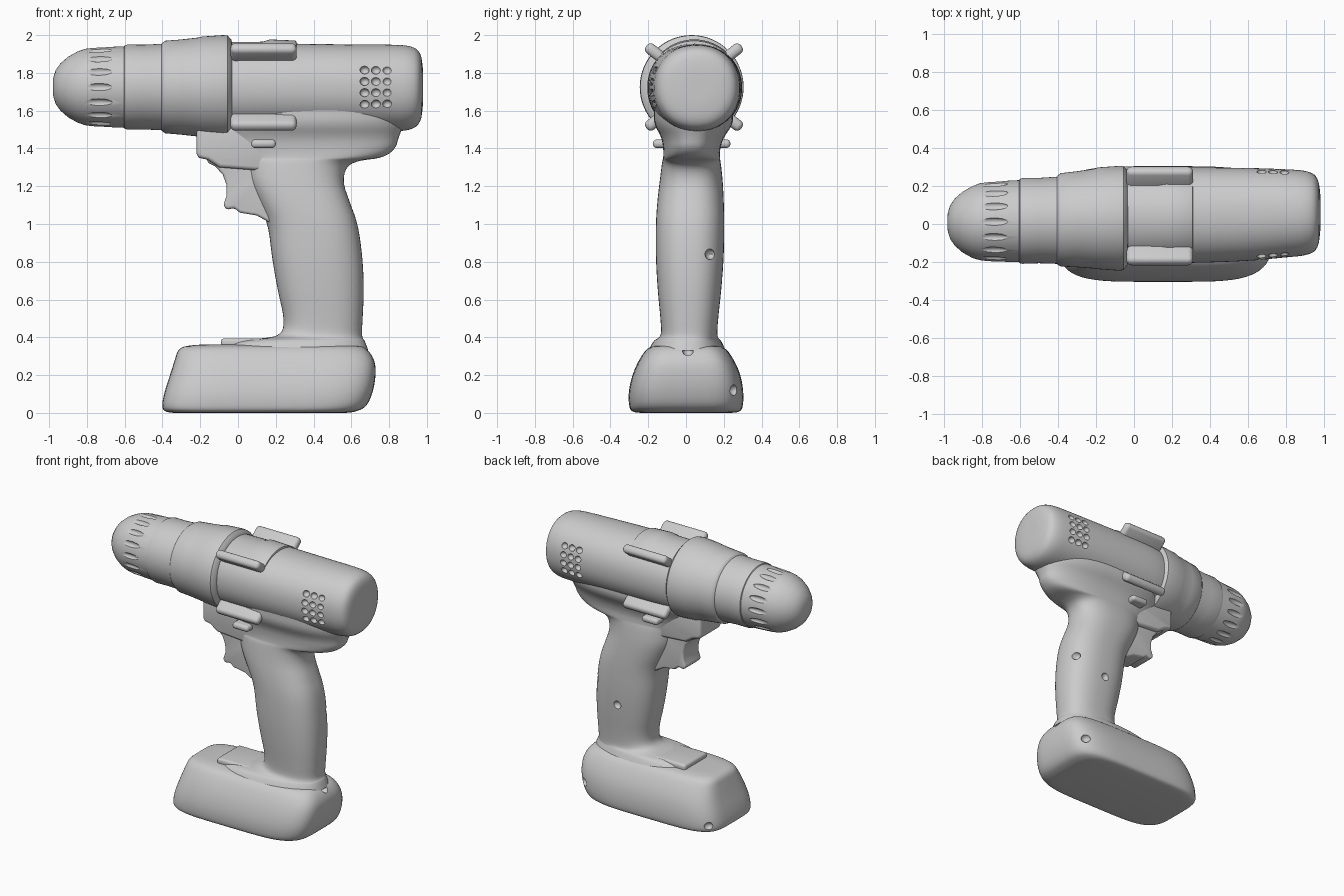
import bpy, bmesh, math
from mathutils import Matrix, Vector

if "Cube" in bpy.data.objects:
    bpy.data.objects.remove(bpy.data.objects["Cube"])

AXIS_Z = 1.725   # height of the barrel axis


def add_object(name, bm):
    bmesh.ops.recalc_face_normals(bm, faces=bm.faces[:])
    mesh = bpy.data.meshes.new(name)
    bm.to_mesh(mesh)
    bm.free()
    ob = bpy.data.objects.new(name, mesh)
    bpy.context.collection.objects.link(ob)
    return ob


def soften(rows, rounds):
    """Corner-cutting so a few sections give a flowing loft."""
    for _ in range(rounds):
        out = [rows[0]]
        for p, q in zip(rows, rows[1:]):
            for f in (0.25, 0.75):
                out.append(tuple(u + (v - u) * f for u, v in zip(p, q)))
        rows = out + [rows[-1]]
    return rows


def loft(name, axis, sections, power=2.0, rounds=2, sides=64):
    """Sections are (t, a0, a1, b0, b1): a,b = x,y for axis z and y,z for axis x."""
    bm = bmesh.new()
    rings = []
    for t, a0, a1, b0, b1 in soften(sections, rounds):
        ring = []
        for i in range(sides):
            ang = 2 * math.pi * i / sides
            c, s = math.cos(ang), math.sin(ang)
            a = (a0 + a1) / 2 + (a1 - a0) / 2 * math.copysign(abs(c) ** (2 / power), c)
            b = (b0 + b1) / 2 + (b1 - b0) / 2 * math.copysign(abs(s) ** (2 / power), s)
            ring.append(bm.verts.new((a, b, t) if axis == 'z' else (t, a, b)))
        rings.append(ring)
    for r, q in zip(rings, rings[1:]):
        for i in range(sides):
            j = (i + 1) % sides
            bm.faces.new((r[i], r[j], q[j], q[i]))
    bm.faces.new(rings[0])
    bm.faces.new(rings[-1])
    return add_object(name, bm)


def turned(name, rows):
    """Round part on the barrel axis from (x, y centre, radius)."""
    return loft(name, 'x', [(x, y - r, y + r, AXIS_Z - r, AXIS_Z + r) for x, y, r in rows], rounds=0)


def bevel(ob, width, segments=4):
    m = ob.modifiers.new("bevel", 'BEVEL')
    m.width, m.segments, m.limit_method = width, segments, 'ANGLE'
    m.angle_limit = math.radians(40)
    return ob


def block(name, centre, size, width, tilt=0.0):
    bm = bmesh.new()
    mat = Matrix.Translation(centre) @ Matrix.Rotation(tilt, 4, 'X') @ Matrix.Diagonal((*size, 1))
    bmesh.ops.create_cube(bm, size=1, matrix=mat)
    return bevel(add_object(name, bm), width)


def side_profile(name, points, y_mid, half, width):
    """Outline in x,z extruded across y."""
    bm = bmesh.new()
    face = bm.faces.new([bm.verts.new((x, y_mid - half, z)) for x, z in points])
    ext = bmesh.ops.extrude_face_region(bm, geom=[face])
    bmesh.ops.translate(bm, vec=(0, 2 * half, 0),
                        verts=[v for v in ext["geom"] if isinstance(v, bmesh.types.BMVert)])
    return bevel(add_object(name, bm), width)


def dimples(target, spots):
    """Sink rounded hollows given as (location, radii, turn about x)."""
    bm = bmesh.new()
    for loc, radii, turn in spots:
        bmesh.ops.create_uvsphere(bm, u_segments=14, v_segments=8, radius=1,
                                  matrix=Matrix.Translation(loc) @ Matrix.Rotation(turn, 4, 'X')
                                  @ Matrix.Diagonal((*radii, 1)))
    cutter = add_object(target.name + "_cutter", bm)
    cutter.hide_render = True
    m = target.modifiers.new("dimples", 'BOOLEAN')
    m.operation, m.solver, m.object = 'DIFFERENCE', 'EXACT', cutter


# Chuck with rounded nose and finger flutes
chuck = turned("chuck", [(-0.98, 0.01, 0.02), (-0.978, 0.01, 0.05), (-0.965, 0.01, 0.09),
                         (-0.94, 0.01, 0.125), (-0.90, 0.01, 0.16), (-0.85, 0.01, 0.188),
                         (-0.81, 0.012, 0.202), (-0.77, 0.012, 0.208), (-0.67, 0.014, 0.213),
                         (-0.59, 0.015, 0.216)])
flutes = []
for i in range(16):
    a = 2 * math.pi * i / 16
    flutes.append(((-0.74, 0.012 + 0.218 * math.cos(a), AXIS_Z + 0.218 * math.sin(a)),
                   (0.08, 0.022, 0.022), a))
dimples(chuck, flutes)

# Collar and gear sleeve
turned("chuck_collar", [(-0.61, 0.015, 0.205), (-0.60, 0.015, 0.221), (-0.585, 0.016, 0.225),
                        (-0.50, 0.018, 0.224), (-0.38, 0.02, 0.23)])
turned("gear_sleeve", [(-0.41, 0.02, 0.22), (-0.40, 0.02, 0.235), (-0.385, 0.022, 0.245),
                       (-0.30, 0.025, 0.252), (-0.21, 0.028, 0.262), (-0.19, 0.03, 0.267),
                       (-0.08, 0.03, 0.275), (-0.055, 0.031, 0.273), (-0.035, 0.032, 0.25),
                       (-0.03, 0.033, 0.23)])

# Motor housing with rounded rear
housing = loft("motor_housing", 'x', [
    (-0.06, -0.20, 0.28, 1.49, 1.95), (0.05, -0.205, 0.295, 1.49, 1.955),
    (0.30, -0.205, 0.297, 1.49, 1.955), (0.60, -0.195, 0.295, 1.49, 1.95),
    (0.80, -0.175, 0.288, 1.49, 1.95), (0.91, -0.165, 0.28, 1.495, 1.945),
    (0.965, -0.135, 0.25, 1.53, 1.915), (0.98, -0.04, 0.16, 1.62, 1.83),
    (0.98, 0.05, 0.07, 1.72, 1.73)], power=2.15)
vents = []
for side in (-1, 1):
    for x in (0.67, 0.73, 0.79):
        for dz in (-0.09, -0.03, 0.03, 0.09):
            y = 0.053 + side * 0.24 * math.sqrt(1 - (dz / 0.232) ** 2)
            vents.append(((x, y, AXIS_Z + dz), (0.025, 0.025, 0.022), 0))
dimples(housing, vents)

# Side rails and the plate joining the upper pair
for side, label in ((-1, "right"), (1, "left")):
    for up, level in ((1, "upper"), (-1, "lower")):
        block(f"{level}_{label}_rail", (0.135, 0.042 + side * 0.2, AXIS_Z + up * 0.178),
              (0.35, 0.13, 0.06), 0.026, side * up * math.radians(38))
bm = bmesh.new()
arc = [math.radians(42 + 96 * i / 16) for i in range(17)]
rows = [[bm.verts.new((x, 0.044 + 0.252 * math.cos(a), AXIS_Z + h * math.sin(a))) for a in arc]
        for x, h in ((-0.04, 0.238), (0.13, 0.24), (0.17, 0.252), (0.31, 0.246))]
for r, q in zip(rows, rows[1:]):
    for i in range(16):
        bm.faces.new((r[i], r[i + 1], q[i + 1], q[i]))
plate = add_object("top_plate", bm)
solid = plate.modifiers.new("thickness", 'SOLIDIFY')
solid.thickness, solid.offset = 0.04, -1
bevel(plate, 0.008, 2)

# Handle flaring into the battery foot and the rear hump
handle = loft("handle", 'z', [
    (0.33, -0.12, 0.69, -0.20, 0.21), (0.385, -0.06, 0.67, -0.17, 0.185),
    (0.395, 0.16, 0.66, -0.145, 0.17), (0.42, 0.235, 0.655, -0.13, 0.165),
    (0.50, 0.245, 0.66, -0.135, 0.17), (0.65, 0.21, 0.667, -0.15, 0.187),
    (0.82, 0.18, 0.66, -0.16, 0.20), (1.00, 0.16, 0.635, -0.16, 0.203),
    (1.12, 0.10, 0.59, -0.152, 0.2), (1.22, 0.05, 0.555, -0.14, 0.195),
    (1.30, 0.03, 0.57, -0.13, 0.187), (1.335, 0.01, 0.63, -0.125, 0.182),
    (1.35, -0.02, 0.77, -0.12, 0.18), (1.40, -0.08, 0.835, -0.12, 0.18),
    (1.46, -0.12, 0.85, -0.13, 0.2), (1.53, -0.14, 0.88, -0.17, 0.25),
    (1.60, -0.12, 0.88, -0.17, 0.25)], power=2.5)
dimples(handle, [((0.64, 0.13, 0.84), (0.05, 0.03, 0.03), 0),
                 ((0.42, 0.20, 0.72), (0.03, 0.03, 0.03), 0)])

# Trigger, its mount and the direction switch
side_profile("trigger_mount", [(-0.22, 1.52), (-0.22, 1.365), (-0.205, 1.35), (-0.16, 1.34),
                               (-0.10, 1.30), (0.15, 1.28), (0.35, 1.52)], 0.025, 0.125, 0.03)
side_profile("trigger", [(-0.17, 1.36), (-0.16, 1.325), (-0.12, 1.305), (-0.08, 1.26),
                         (-0.062, 1.21), (-0.06, 1.15), (-0.078, 1.10), (-0.06, 1.075),
                         (-0.02, 1.085), (0.01, 1.06), (0.10, 1.045), (0.18, 1.0),
                         (0.25, 1.0), (0.25, 1.36)], 0.025, 0.095, 0.022)
block("direction_switch", (0.135, 0.03, 1.425), (0.13, 0.41, 0.045), 0.02)

# Battery pack
battery = loft("battery", 'z', [
    (0.0, -0.34, 0.57, -0.24, 0.24), (0.005, -0.385, 0.62, -0.285, 0.285),
    (0.03, -0.405, 0.68, -0.302, 0.302), (0.11, -0.39, 0.715, -0.305, 0.305),
    (0.20, -0.36, 0.73, -0.285, 0.29), (0.28, -0.335, 0.725, -0.25, 0.255),
    (0.345, -0.315, 0.68, -0.205, 0.21), (0.36, -0.24, 0.62, -0.15, 0.155),
    (0.362, -0.15, 0.58, -0.10, 0.10)], power=4.5)
dimples(battery, [((0.69, 0.01, 0.33), (0.04, 0.03, 0.03), 0),
                  ((0.65, 0.26, 0.12), (0.035, 0.035, 0.03), 0),
                  ((-0.36, 0.25, 0.06), (0.035, 0.035, 0.03), 0)])
block("battery_latch", (0.05, 0.01, 0.37), (0.28, 0.26, 0.05), 0.018)

# Apply modifiers, drop the cutters, then smooth everything
parts = [o for o in bpy.data.objects if not o.hide_render]
for ob in parts:
    bpy.ops.object.select_all(action='DESELECT')
    ob.select_set(True)
    bpy.context.view_layer.objects.active = ob
    for m in list(ob.modifiers):
        bpy.ops.object.modifier_apply(modifier=m.name)
    bpy.ops.object.shade_smooth_by_angle(angle=math.radians(35))
for ob in [o for o in bpy.data.objects if o.hide_render]:
    bpy.data.objects.remove(ob)
